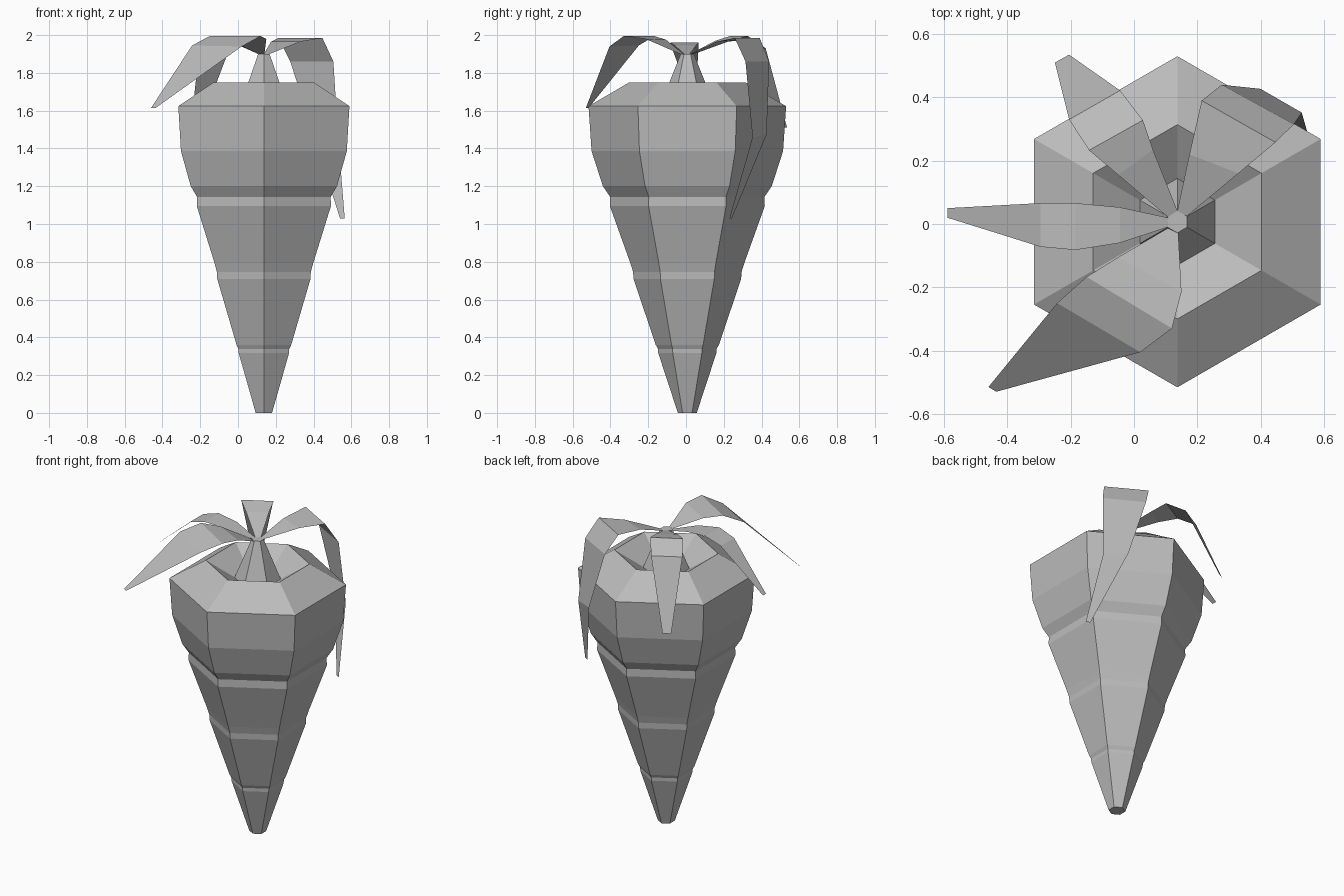
import bpy
import math

if "Cube" in bpy.data.objects:
    bpy.data.objects.remove(bpy.data.objects["Cube"], do_unlink=True)

CX, CY = 0.137, 0.007   # vertical axis of the root
SIDES = 6

grey = bpy.data.materials.new("mid grey")
grey.use_nodes = True
grey.diffuse_color = (0.5, 0.5, 0.5, 1)
grey.node_tree.nodes["Principled BSDF"].inputs["Base Color"].default_value = (0.5, 0.5, 0.5, 1)


def add_mesh(name, verts, faces):
    mesh = bpy.data.meshes.new(name)
    mesh.from_pydata(verts, [], faces)
    mesh.materials.append(grey)
    mesh.update()
    obj = bpy.data.objects.new(name, mesh)
    bpy.context.collection.objects.link(obj)
    return obj


def hex_lathe(name, profile, cap_start=False, cap_end=False):
    """Sweep (radius, height) rings around the axis, listed bottom to top."""
    verts, faces = [], []
    for r, z in profile:
        for i in range(SIDES):
            a = math.pi / 2 + i * math.tau / SIDES
            verts.append((CX + r * math.cos(a), CY + r * math.sin(a), z))
    for k in range(len(profile) - 1):
        lo, hi = k * SIDES, (k + 1) * SIDES
        for i in range(SIDES):
            j = (i + 1) % SIDES
            faces.append((lo + i, lo + j, hi + j, hi + i))
    if cap_start:
        faces.append(tuple(reversed(range(SIDES))))
    if cap_end:
        top = (len(profile) - 1) * SIDES
        faces.append(tuple(range(top, top + SIDES)))
    return add_mesh(name, verts, faces)


def leaf(name, left, right):
    """Thin strip between a left and a right edge, from stem to tip."""
    n = len(left)
    faces = [(n + i, n + i + 1, i + 1, i) for i in range(n - 1)]
    return add_mesh(name, left + right, faces)


# Tapered root with three grooves, a sloped shoulder and a sunken crown
hex_lathe("root", [
    (0.05, 0.0),
    (0.154, 0.317), (0.155, 0.339), (0.167, 0.36),
    (0.285, 0.709), (0.287, 0.746), (0.302, 0.794),
    (0.41, 1.095), (0.408, 1.143), (0.447, 1.2),
    (0.507, 1.386), (0.523, 1.624),
    (0.307, 1.75), (0.137, 1.645),
], cap_start=True)

# Stem rising out of the crown
hex_lathe("stem", [(0.137, 1.645), (0.035, 1.9)], cap_end=True)

# Broad leaf to the front right
leaf("front_leaf",
     [(0.14, -0.03, 1.9), (0.15, -0.215, 1.98), (0.12, -0.33, 1.995),
      (0.02, -0.405, 1.94), (-0.435, -0.53, 1.615)],
     [(0.107, -0.013, 1.9), (-0.05, -0.105, 1.975), (-0.15, -0.167, 1.995),
      (-0.243, -0.25, 1.945), (-0.46, -0.515, 1.615)])

# Slim leaf to the right side
leaf("side_leaf",
     [(0.107, -0.01, 1.9), (-0.045, -0.06, 1.945), (-0.185, -0.082, 1.96),
      (-0.296, -0.072, 1.925), (-0.59, 0.02, 1.675)],
     [(0.107, 0.02, 1.9), (-0.045, 0.053, 1.945), (-0.185, 0.066, 1.96),
      (-0.296, 0.066, 1.925), (-0.59, 0.05, 1.675)])

# Leaf to the back right
leaf("back_leaf",
     [(0.107, 0.022, 1.9), (-0.05, 0.155, 1.97), (-0.142, 0.233, 1.995),
      (-0.205, 0.33, 1.93), (-0.25, 0.51, 1.51)],
     [(0.137, 0.042, 1.9), (0.06, 0.235, 1.97), (0.028, 0.328, 1.995),
      (-0.044, 0.422, 1.93), (-0.205, 0.535, 1.51)])

# Long drooping leaf to the back left
leaf("drooping_leaf",
     [(0.137, 0.042, 1.9), (0.175, 0.22, 1.965), (0.214, 0.39, 1.985),
      (0.277, 0.44, 1.86), (0.4, 0.427, 1.475), (0.54, 0.243, 1.03)],
     [(0.167, 0.025, 1.9), (0.33, 0.16, 1.965), (0.447, 0.258, 1.985),
      (0.505, 0.315, 1.86), (0.53, 0.352, 1.46), (0.565, 0.23, 1.03)])
